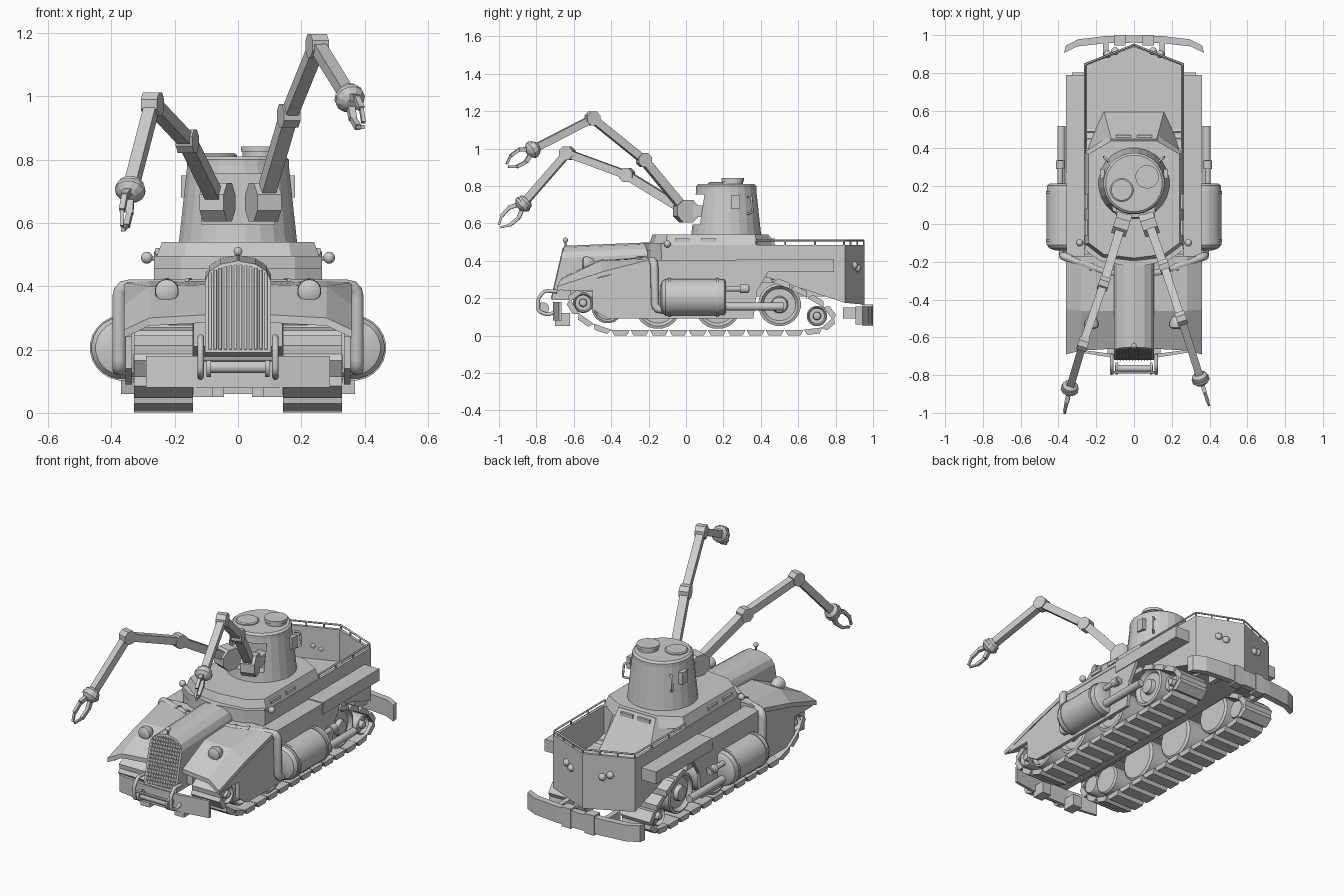
import bpy, bmesh, math
from mathutils import Vector as V

if "Cube" in bpy.data.objects:
    bpy.data.objects.remove(bpy.data.objects["Cube"])

def mesh(name, bm, smooth=False):
    bmesh.ops.recalc_face_normals(bm, faces=bm.faces)
    me = bpy.data.meshes.new(name)
    bm.to_mesh(me); bm.free()
    ob = bpy.data.objects.new(name, me)
    bpy.context.collection.objects.link(ob)
    if smooth:
        bpy.ops.object.select_all(action='DESELECT')
        ob.select_set(True); bpy.context.view_layer.objects.active = ob
        bpy.ops.object.shade_smooth_by_angle(angle=math.radians(35))
    return ob

def loft(name, rings, smooth=False):
    """Skin through rings of equal point count, capped at both ends."""
    bm = bmesh.new()
    vs = [[bm.verts.new(p) for p in r] for r in rings]
    n = len(vs[0])
    for a, b in zip(vs, vs[1:]):
        for i in range(n):
            bm.faces.new((a[i], a[(i + 1) % n], b[(i + 1) % n], b[i]))
    bm.faces.new(vs[0]); bm.faces.new(vs[-1])
    return mesh(name, bm, smooth)

def prism_x(name, pts, a, b):
    return loft(name, [[(x, y, z) for y, z in pts] for x in (a, b)])

def prism_z(name, pts, a, b):
    return loft(name, [[(x, y, z) for x, y in pts] for z in (a, b)])

def box(name, x, y, z):
    return prism_z(name, [(x[0], y[0]), (x[1], y[0]), (x[1], y[1]), (x[0], y[1])], *z)

def turned(name, o, d, prof, n=20, smooth=True):
    """Rings of (distance along d, radius) around an axis."""
    o, d = V(o), V(d).normalized()
    u = d.cross(V((0, 0, 1)) if abs(d.z) < .9 else V((1, 0, 0))).normalized()
    w = d.cross(u)
    ang = [2 * math.pi * (i + .5) / n for i in range(n)]
    return loft(name, [[o + d * t + (u * math.cos(a) + w * math.sin(a)) * r for a in ang]
                       for t, r in prof], smooth)

def rod(name, a, b, r, n=12):
    d = V(b) - V(a)
    return turned(name, a, d, [(0, r), (d.length, r)], n, n > 8)

def tube(name, pts, r):
    """Round pipe along a path, with rounded corners."""
    cu = bpy.data.curves.new(name, 'CURVE')
    cu.dimensions = '3D'; cu.bevel_depth = r; cu.bevel_resolution = 3; cu.use_fill_caps = True
    path = [V(pts[0])]
    for a, b, c in zip(pts, pts[1:], pts[2:]):
        a, b, c = V(a), V(b), V(c)
        k = min(r * 1.6, (b - a).length * .45, (c - b).length * .45)
        p, q = b + (a - b).normalized() * k, b + (c - b).normalized() * k
        path += [p.lerp(b, t).lerp(b.lerp(q, t), t) for t in (0, .33, .67, 1)]
    path.append(V(pts[-1]))
    sp = cu.splines.new('POLY'); sp.points.add(len(path) - 1)
    for s, p in zip(sp.points, path):
        s.co = (*p, 1)
    ob = bpy.data.objects.new(name, cu)
    bpy.context.collection.objects.link(ob)
    return ob

def ball(name, c, r):
    bm = bmesh.new()
    bmesh.ops.create_uvsphere(bm, u_segments=14, v_segments=8, radius=r)
    bmesh.ops.translate(bm, verts=bm.verts, vec=c)
    return mesh(name, bm, True)

def sym(pts):  # mirror right half plan (ordered front to back) to the left
    return pts + [(-x, y) for x, y in reversed(pts) if x > 0]

# Hull, superstructure and sloped engine deck
box('lower_hull', (-.14, .14), (-.62, .84), (.21, .3))
hull = sym([(0, -.225), (.18, -.19), (.265, -.13), (.265, .40), (0, .40)])
prism_z('upper_hull', hull, .28, .485)
deck = sym([(0, -.18), (.16, -.16), (.24, -.10), (.24, .37), (.12, .44), (0, .44)])
base = sym([(0, -.20), (.17, -.18), (.262, -.11), (.262, .38), (.13, .47), (0, .47)])
loft('superstructure', [[(x, y, z) for x, y in p] for p, z in ((base, .48), (deck, .54))])
loft('engine_deck', [[(-.2, .36, .53), (-.12, .45, .53), (.12, .45, .53), (.2, .36, .53)],
                     [(-.262, .38, .29), (-.16, .6, .29), (.16, .6, .29), (.262, .38, .29)]])
prism_z('front_visor_band', [(-.265, -.135), (-.18, -.195), (0, -.23), (.18, -.195), (.265, -.135),
                             (.25, -.10), (-.25, -.10)], .455, .495)

# Open rear tub with pointed tail, rail on posts
tub = [(.265, .38), (.265, .85), (0, .955), (-.265, .85), (-.265, .38)]
inn = [(.25, .39), (.25, .84), (0, .937), (-.25, .84), (-.25, .39)]
low = [.33, .175, .165, .175, .33]
loft('rear_tub', [[(x, y, z) for (x, y), z in zip(tub, low)], [(x, y, .485) for x, y in tub],
                  [(x, y, .485) for x, y in inn], [(x, y, .3) for x, y in inn]])
rail = [V((x * .98, y - .005, .508)) for x, y in tub]
tube('tub_rail', rail, .005)
for a, b in zip(rail, rail[1:]):
    for t in (0, .33, .67):
        p = a.lerp(b, t)
        rod('rail_post', p - V((0, 0, .03)), p, .005, 6)

# Hood with sloping grille
arch = [(-.105, .19), (.105, .19), (.105, .415), (.09, .447), (.055, .47), (0, .48), (-.055, .47), (-.09, .447), (-.105, .415)]
slope = lambda z: -.72 + (z - .19) * .235
loft('hood', [[(x, slope(z), z) for x, z in arch], [(x, -.15, z + (.02 if z > .3 else 0)) for x, z in arch]])
for i in range(12):
    x = -.088 + i * .016
    zt = .467 - 3.2 * x * x
    tube('grille_slat', [(x, slope(.2), .2), (x, slope(zt), zt)], .005)
rod('ornament_stem', (0, -.645, .47), (0, -.645, .51), .006, 8)
ball('ornament', (0, -.645, .51), .014)

# Turret with a front recess, cap and hatches
turret = turned('turret', (0, .215, .53), (0, 0, 1), [(0, .19), (.02, .187), (.25, .162), (.27, .162), (.28, .15)], 24, False)
cut = box('turret_cutter', (-.115, .115), (-.1, .12), (.595, .755))
cut.hide_render = True
m = turret.modifiers.new('recess', 'BOOLEAN'); m.object = cut; m.operation = 'DIFFERENCE'
bpy.context.view_layer.objects.active = turret
bpy.ops.object.modifier_apply(modifier='recess')
bpy.data.objects.remove(cut)
turned('hatch_right', (.07, .25, .8), (0, 0, 1), [(0, .056), (.025, .056), (.025, .062), (.042, .062)], 20)
turned('hatch_left', (-.065, .18, .79), (0, 0, 1), [(0, .062), (.025, .062), (.03, .055)], 20)

for s in (-1, 1):
    # Front fender, side skirt, sponson beam
    top = [[(s * .10, -.66, .31), (s * .10, -.46, .405), (s * .10, -.17, .42)],
           [(s * .28, -.67, .30), (s * .28, -.46, .40), (s * .28, -.17, .42)],
           [(s * .36, -.69, .262), (s * .36, -.45, .34), (s * .36, -.17, .412)]]
    loft('front_fender', [r + [(x, y, z - .025) for x, y, z in reversed(r)] for r in top])
    prism_x('side_skirt', [(-.66, .24), (-.5, .24), (-.5, .14), (-.42, .09), (.36, .09), (.38, .24), (.44, .34),
                           (.44, .40), (-.2, .40), (-.42, .32), (-.66, .26)], s * .335, s * .355)
    box('fender_top', sorted((s * .26, s * .358)), (-.2, .45), (.385, .405))
    box('sponson_beam', sorted((s * .26, s * .36)), (.27, .79), (.34, .41))
    # Vision slits on deck and turret, turret handles
    for y in (-.02, .12):
        box('deck_slit', (s * .25 - .01, s * .25 + .01), (y - .04, y + .04), (.5, .52))
    box('rear_slit', (s * .055 - .04, s * .055 + .04), (.44, .472), (.497, .518))
    box('turret_slit', (s * .168 - .012, s * .168 + .012), (.24, .29), (.68, .75))
    tube('turret_handle', [(s * .13, .33, .74), (s * .155, .35, .74), (s * .16, .355, .66), (s * .135, .33, .65)], .006)
    # Headlights and small lamps
    turned('headlight', (s * .225, -.555, .385), (0, 1, 0), [(0, .022), (.008, .036), (.03, .038), (.055, .028), (.07, .01)], 18)
    rod('headlight_stem', (s * .225, -.52, .33), (s * .225, -.52, .37), .012, 8)
    rod('side_lamp_arm', (s * .25, -.1, .485), (s * .29, -.1, .49), .007, 8)
    ball('side_lamp', (s * .288, -.1, .49), .019)
    for x, z in ((.10, .36), (.14, .375)):
        ball('tail_lamp', (s * x, .955 - x * .4, z), .021)
    # Exhaust pipe, silencer and tailpipes
    tube('exhaust_pipe', [(s * .09, -.26, .40), (s * .16, -.25, .40), (s * .375, -.17, .40), (s * .375, -.165, .14), (s * .375, -.1, .14)], .022)
    for x, y in ((.15, -.25), (.22, -.228)):
        turned('pipe_collar', (s * x, y, .40), (s, .35, 0), [(0, .027), (.012, .027)], 16)
    turned('silencer', (s * .365, -.14, .205), (0, 1, 0), [(0, .05), (.012, .085), (.03, .098), (.045, .098), (.045, .103), (.06, .103),
           (.06, .098), (.3, .098), (.3, .103), (.315, .103), (.315, .098), (.345, .095), (.355, .08)], 24)
    rod('upper_tailpipe', (s * .39, .2, .25), (s * .39, .34, .25), .015)
    rod('tailpipe_tip', (s * .39, .29, .25), (s * .39, .335, .25), .024)
    rod('lower_tailpipe', (s * .385, .2, .155), (s * .385, .52, .155), .022)
    # Road wheels, drive wheel, idlers
    for y, z, r in ((-.42, .15, .085), (-.15, .16, .125), (.17, .16, .125), (.5, .165, .115), (.7, .105, .055), (-.55, .175, .055)):
        turned('track_wheel', (s * .15, y, z), (s, 0, 0), [(0, r * .9), (.01, r), (.165, r), (.17, r * .88), (.15, r * .75), (.15, r * .4),
               (.175, r * .35), (.18, r * .15)], 20)
    # Track links walked along a closed path
    path = [V(p) for p in [(-.4, .016), (.70, .016), (.80, .06), (.80, .12), (.72, .18), (.5, .295), (.4, .30), (-.3, .28), (-.54, .25),
                           (-.635, .21), (-.63, .15), (-.53, .06)]]
    segs = list(zip(path, path[1:] + path[:1]))
    total = sum((b - a).length for a, b in segs)
    def at(d):
        d %= total
        for a, b in segs:
            l = (b - a).length
            if d <= l:
                return a.lerp(b, d / l)
            d -= l
        return path[0]
    n = 30
    for i in range(n):
        a, b = at(total * i / n), at(total * (i + .97) / n)
        d = (b - a).normalized(); q = V((-d.y, d.x)) * .015
        a2, b2 = a + d * .016, b - d * .016
        prism_x('track_link', [tuple(a + q), tuple(b + q), tuple(b2 - q), tuple(a2 - q)], s * .142, s * .328)
    # Winch guard bars, towing and bumper blocks
    tube('guard_bar', [(s * .118, -.69, .235), (s * .118, -.755, .24), (s * .118, -.79, .2), (s * .118, -.79, .13), (s * .118, -.74, .11), (s * .118, -.69, .13)], .01)
    turned('winch_flange', (s * .085, -.765, .145), (s, 0, 0), [(0, .033), (.014, .033)], 16)
    box('tow_block', (s * .11 - .03, s * .11 + .03), (-.70, -.62), (.05, .12))
    box('rear_bumper_block', (s * .075 - .03, s * .075 + .03), (.945, 1), (.05, .165))
    box('rear_bumper_strut', (s * .15 - .015, s * .15 + .015), (.84, .96), (.09, .15))

# Bumpers and winch
prism_z('front_bumper', [(-.29, -.68), (-.1, -.71), (.1, -.71), (.29, -.68), (.29, -.665), (.1, -.69), (-.1, -.69), (-.29, -.665)], .08, .18)
rod('winch_drum', (-.1, -.765, .145), (.1, -.765, .145), .02, 16)
rod('winch_bar', (-.118, -.785, .17), (.118, -.785, .17), .008, 8)
arc = [(.37, .905), (.3, .94), (.15, .957), (0, .96)]
arc = arc + [(-x, y) for x, y in arc[2::-1]]
prism_z('rear_bumper', arc + [(x * .98, y + .038) for x, y in reversed(arc)], .06, .155)

# Jointed arms with claws, hinged square to the direction each arm points
def beam(name, a, b, w):
    a, b = V(a), V(b); d = (b - a).normalized()
    u = d.cross(V((0, 0, 1))).normalized(); v = d.cross(u)
    loft(name, [[p + u * i * w + v * j * w for i, j in ((1, 1), (-1, 1), (-1, -1), (1, -1))] for p in (a, b)])

def arm(side, pts, tip):
    s, e1, e2, w = [V(p) for p in pts]
    h = (w - s).cross(V((0, 0, 1))).normalized()
    turned(side + '_shoulder', s - h * .04, h, [(0, .066), (.08, .066)], 8, False)
    beam(side + '_shoulder_mount', s, (s.x, .13, s.z), .03)
    for nm, a, b, r in (('upper_arm', s, e1, .023), ('middle_arm', e1, e2, .021), ('forearm', e2, w, .02)):
        beam(f'{side}_{nm}', a, b, r)
    for e in (e1, e2):
        turned(side + '_elbow', e - h * .027, h, [(0, .04), (.054, .04)], 8, False)
    d = (V(tip) - w).normalized(); L = (V(tip) - w).length
    turned(side + '_wrist', w - d * .035, d, [(0, .025), (.015, .042), (.03, .042), (.03, .048), (.045, .048), (.06, .035), (.07, .02)], 12, False)
    u = d.cross(h).normalized()
    for k in (-1, 1):
        p = [w + d * .02 + u * k * .015, w + d * L * .4 + u * k * .038, w + d * L * .75 + u * k * .034, w + d * L + u * k * .008]
        for a, b, r in zip(p, p[1:], (.011, .009, .006)):
            beam(side + '_claw_finger', a, b, r)

arm('left', [(-.065, 0, .665), (-.16, -.315, .858), (-.27, -.635, .975), (-.34, -.87, .705)], (-.365, -.995, .585))
arm('right', [(.08, 0, .665), (.16, -.225, .938), (.25, -.5, 1.16), (.352, -.82, .995)], (.395, -.955, .91))
